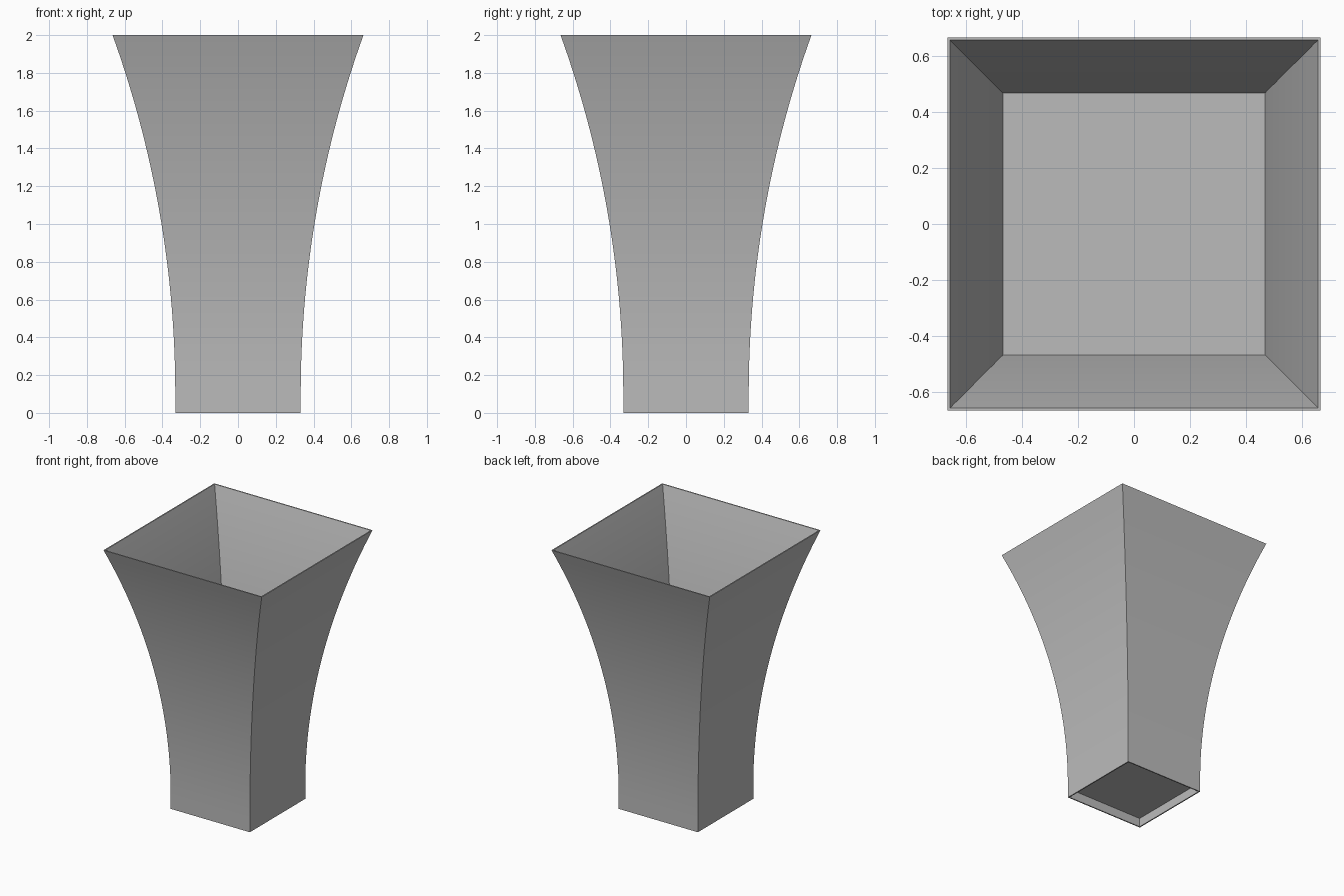
import bpy
import bmesh
import math

cube = bpy.data.objects.get("Cube")
if cube:
    bpy.data.objects.remove(cube, do_unlink=True)

HEIGHT = 2.0
BASE = 0.332       # half width at the foot
FLARE = 0.332      # extra half width at the rim
STRAIGHT = 0.1     # height at which the flare starts
WALL = 0.009
FLOOR = 1.36       # level of the inner floor
RECESS = 0.067     # hollow under the foot
STEPS = 32

RUN = HEIGHT - STRAIGHT
RADIUS = (RUN ** 2 + FLARE ** 2) / (2 * FLARE)


def half_width(z):
    """Half width of the outer wall: straight foot, then a circular arc."""
    h = max(z - STRAIGHT, 0)
    return BASE + RADIUS - math.sqrt(RADIUS ** 2 - h ** 2)


def levels(start, end, count):
    return [start + (end - start) * i / count for i in range(count + 1)]


# One material for the whole planter
grey = bpy.data.materials.new("plain grey")
grey.use_nodes = True
color = (0.5, 0.5, 0.5, 1)
grey.diffuse_color = color
grey.node_tree.nodes["Principled BSDF"].inputs["Base Color"].default_value = color

# Profile: foot recess, outer wall, rim, inner wall down to the floor
profile = [(BASE - WALL, RECESS), (BASE - WALL, 0)]
profile += [(half_width(z), z) for z in levels(0, HEIGHT, STEPS)]
profile += [(half_width(z) - WALL, z) for z in levels(HEIGHT, FLOOR, STEPS // 2)]

# Sweep the profile round a square
bm = bmesh.new()
corners = [(-1, -1), (1, -1), (1, 1), (-1, 1)]
rings = [[bm.verts.new((r * x, r * y, z)) for x, y in corners] for r, z in profile]
for low, high in zip(rings, rings[1:]):
    for i in range(4):
        j = (i + 1) % 4
        bm.faces.new((low[i], low[j], high[j], high[i]))
bm.faces.new(rings[-1])            # inner floor
bm.faces.new(rings[0][::-1])       # underside

mesh = bpy.data.meshes.new("flared_planter")
bm.to_mesh(mesh)
bm.free()
mesh.materials.append(grey)
planter = bpy.data.objects.new("flared_planter", mesh)
bpy.context.collection.objects.link(planter)

# Smooth curved walls with crisp corners
bpy.ops.object.select_all(action="DESELECT")
planter.select_set(True)
bpy.context.view_layer.objects.active = planter
bpy.ops.object.shade_smooth_by_angle(angle=math.radians(30))
